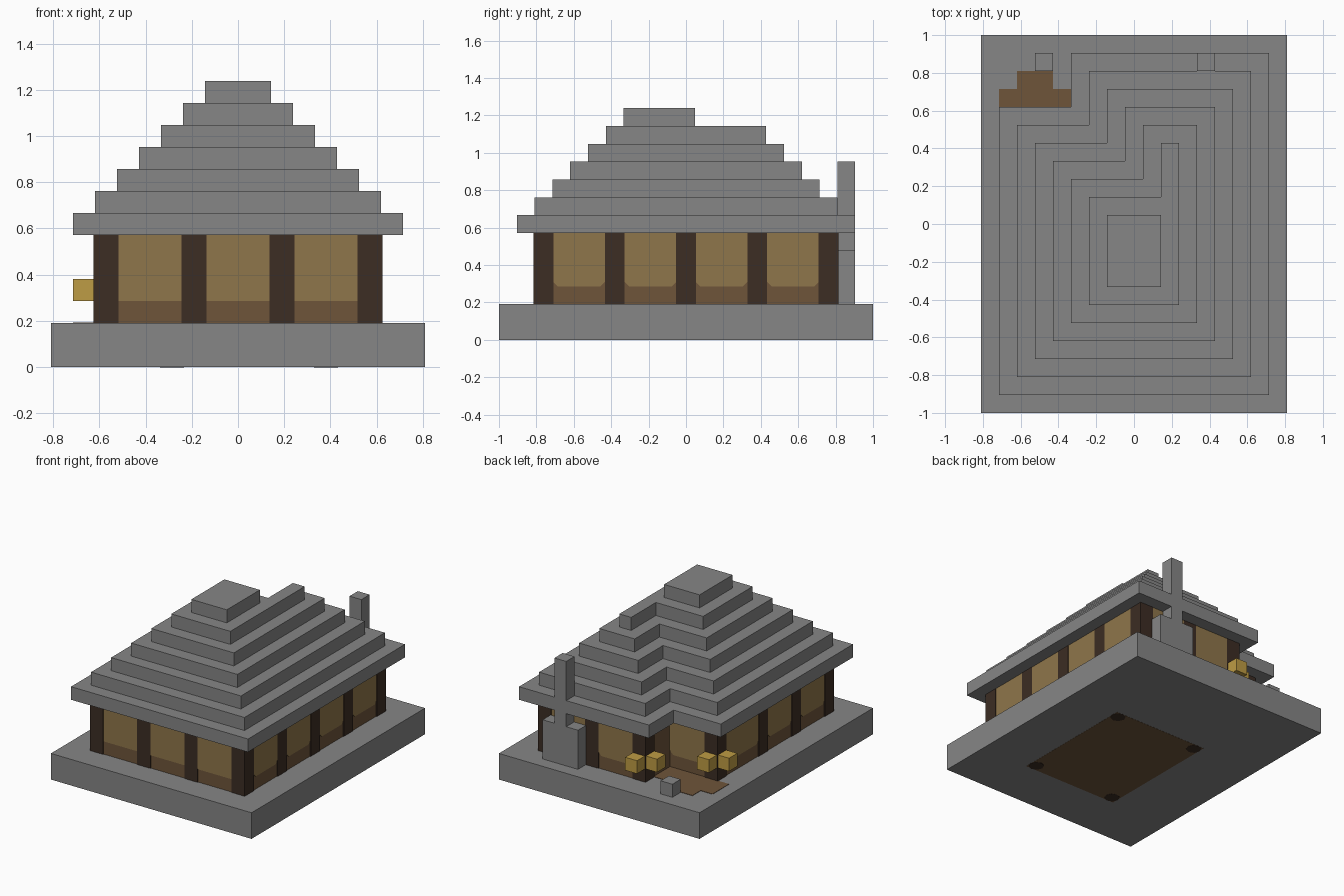
import bpy, bmesh, math
from mathutils import Vector

cube = bpy.data.objects.get("Cube")
if cube:
    bpy.data.objects.remove(cube, do_unlink=True)

U = 2 / 21  # one block


def material(name, r, g, b):
    m = bpy.data.materials.new(name)
    m.use_nodes = True
    m.diffuse_color = (r, g, b, 1)
    m.node_tree.nodes["Principled BSDF"].inputs["Base Color"].default_value = (r, g, b, 1)
    return m


STONE = material("stone_grey", .238, .238, .238)
POST = material("dark_timber", .045, .026, .017)
PLASTER = material("tan_panel", .275, .181, .069)
EARTH = material("earth_brown", .156, .089, .042)
GOLD = material("lantern_gold", .515, .332, .058)


def extrude(name, points, offset, mat):
    """Solid made by sweeping a flat outline (in blocks) along an offset."""
    bm = bmesh.new()
    face = bm.faces.new([bm.verts.new(Vector(p) * U) for p in points])
    swept = bmesh.ops.extrude_face_region(bm, geom=[face], use_keep_orig=True)
    top = [v for v in swept["geom"] if isinstance(v, bmesh.types.BMVert)]
    bmesh.ops.translate(bm, verts=top, vec=Vector(offset) * U)
    bmesh.ops.recalc_face_normals(bm, faces=bm.faces)
    mesh = bpy.data.meshes.new(name)
    bm.to_mesh(mesh)
    bm.free()
    mesh.materials.append(mat)
    ob = bpy.data.objects.new(name, mesh)
    bpy.context.collection.objects.link(ob)
    return ob


def slab(name, outline, z0, z1, mat):
    return extrude(name, [(x, y, z0) for x, y in outline], (0, 0, z1 - z0), mat)


def box(name, x0, x1, y0, y1, z0, z1, mat):
    return slab(name, [(x0, y0), (x1, y0), (x1, y1), (x0, y1)], z0, z1, mat)


def ell(w, d, nx, ny):
    """Rectangle outline with the back right corner cut away."""
    if nx >= w:
        return [(-w, -d), (w, -d), (w, ny), (-w, ny)]
    return [(-w, -d), (w, -d), (w, d), (nx, d), (nx, ny), (-w, ny)]


# Base and walls
box("stone_base", -8.5, 8.5, -10.5, 10.5, 0, 2, STONE)
slab("lower_walls", ell(6.5, 8.5, -2.5, 5.5), 2, 6, EARTH)

# Stepped roof
for i in range(7):
    slab(f"roof_step_{i + 1}", ell(7.5 - i, 9.5 - i, -3.5 + i, 6.5 - i), 6 + i, 7 + i, STONE)

# Timber posts, standing slightly proud of the walls
posts = {(x, -8) for x in (-6, -2, 2, 6)}
posts |= {(6, y) for y in (-4, 0, 4, 8)}
posts |= {(-6, y) for y in (-4, 0, 5)}
posts |= {(-2, 8), (2, 8)}
for x, y in sorted(posts):
    r = .56
    box("timber_post", x - r, x + r, y - r, y + r, 2, 6, POST)


def panel(start, end, c=.3):
    """Thin wall panel from start to end, outside on the right-hand side."""
    a, b = Vector(start), Vector(end)
    length = (b - a).length
    t = (b - a) / length
    n = Vector((t.y, -t.x))
    outline = [(0, 6), (0, 3 + c), (c, 3), (length - c, 3), (length, 3 + c), (length, 6)]
    if c == 0:
        outline = [(0, 6), (0, 3), (length, 3), (length, 6)]
    pts = [(*(a + t * s), z) for s, z in outline]
    extrude("wall_panel", pts, (n.x * .04, n.y * .04, 0), PLASTER)


# Panels between the posts: front, left, back, right, recess
for x in (-4, 0, 4):
    panel((x - 1.5, -8.5), (x + 1.5, -8.5), 0)
for y in (-6, -2, 2, 6):
    panel((6.5, y - 1.5), (6.5, y + 1.5))
for x in (0, 4):
    panel((x + 1.5, 8.5), (x - 1.5, 8.5))
for y0, y1 in ((4.5, .5), (-.5, -3.5), (-4.5, -7.5)):
    panel((-6.5, y0), (-6.5, y1))
panel((-2.5, 5.5), (-5.5, 5.5))

# Earth path by the entrance, and the stone marker
slab("earth_path", [(-7.5, 5.5), (-2.5, 5.5), (-2.5, 7.5), (-4.5, 7.5), (-4.5, 8.5),
                    (-6.5, 8.5), (-6.5, 7.5), (-7.5, 7.5)], 2, 2.03, EARTH)
box("stone_marker", -5.5, -4.5, 8.5, 9.5, 2, 3, STONE)

# Chimney
box("chimney_base", 2.5, 5.5, 8.5, 9.5, 2, 5, STONE)
box("chimney_stack", 3.5, 4.5, 8.5, 9.5, 5, 10, STONE)

# Lanterns on the two entrance posts
for x, y in ((-7, 5), (-6, 6), (-3, 8), (-2, 9)):
    box("lantern", x - .5, x + .5, y - .5, y + .5, 3, 4, GOLD)

# Earth floor and post feet under the base
box("floor_underside", -3.5, 4.5, -6.5, 3.5, -.01, .01, EARTH)
for x in (-3, 4):
    for y in (-6, 3):
        ring = [(x + .55 * math.cos(math.pi * k / 4), y + .55 * math.sin(math.pi * k / 4))
                for k in range(8)]
        slab("post_foot", ring, -.02, .01, POST)
